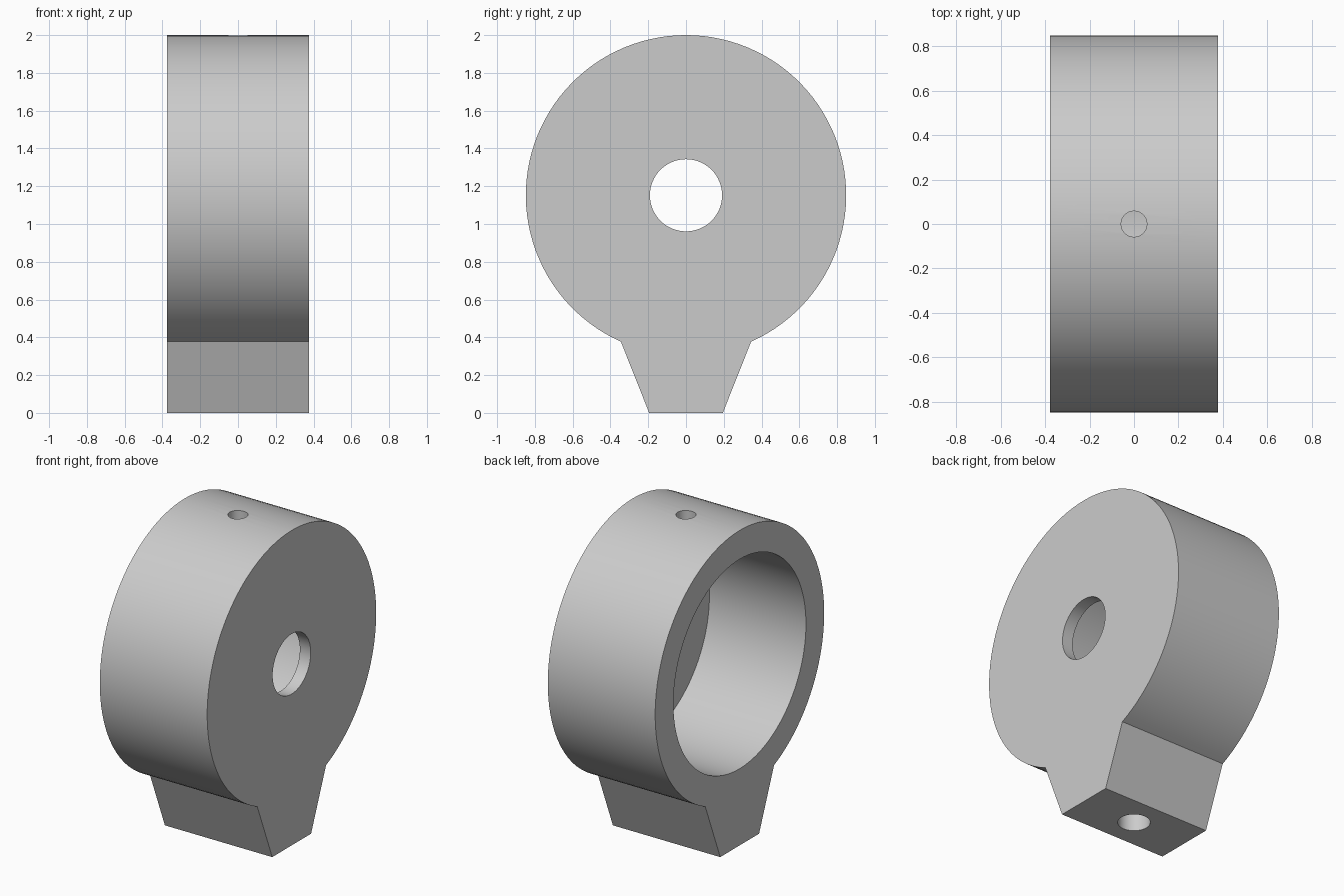
import bpy, bmesh, math
from mathutils import Matrix

if "Cube" in bpy.data.objects:
    bpy.data.objects.remove(bpy.data.objects["Cube"], do_unlink=True)

HALF = 0.377        # half the width along x
RADIUS = 0.848      # outer drum
AXIS_Z = 2.0 - RADIUS
WALL = 0.076        # closed end plate

grey = bpy.data.materials.new("light_grey")
grey.use_nodes = True
colour = (0.6, 0.6, 0.6, 1.0)
grey.diffuse_color = colour
grey.node_tree.nodes["Principled BSDF"].inputs["Base Color"].default_value = colour


def add_object(name, bm):
    bmesh.ops.recalc_face_normals(bm, faces=bm.faces)
    mesh = bpy.data.meshes.new(name)
    bm.to_mesh(mesh)
    bm.free()
    mesh.materials.append(grey)
    obj = bpy.data.objects.new(name, mesh)
    bpy.context.collection.objects.link(obj)
    return obj


def cylinder_cutter(name, axis, radius, start, end, segments):
    """Cylinder along x (at the drum axis) or along z (at the centre)."""
    bm = bmesh.new()
    middle = (start + end) / 2
    if axis == "x":
        place = Matrix.Translation((middle, 0, AXIS_Z)) @ Matrix.Rotation(math.pi / 2, 4, "Y")
    else:
        place = Matrix.Translation((0, 0, middle))
    bmesh.ops.create_cone(bm, cap_ends=True, segments=segments, radius1=radius,
                          radius2=radius, depth=end - start, matrix=place)
    return add_object(name, bm)


# Housing: round drum profile running into a tapered foot
neck_angle = math.asin(0.345 / RADIUS)
steps = 96
outline = [(-0.195, 0.0), (0.195, 0.0)]
for i in range(steps + 1):
    a = neck_angle + (2 * math.pi - 2 * neck_angle) * i / steps
    outline.append((RADIUS * math.sin(a), AXIS_Z - RADIUS * math.cos(a)))

bm = bmesh.new()
face = bm.faces.new([bm.verts.new((-HALF, y, z)) for y, z in outline])
extruded = bmesh.ops.extrude_face_region(bm, geom=[face], use_keep_orig=True)
moved = [v for v in extruded["geom"] if isinstance(v, bmesh.types.BMVert)]
bmesh.ops.translate(bm, verts=moved, vec=(2 * HALF, 0, 0))
housing = add_object("housing", bm)

# Cavity open at one end, centre bore, top drain hole and blind mounting hole
cutters = [
    cylinder_cutter("cavity_cutter", "x", 0.665, -HALF - 0.1, HALF - WALL, 96),
    cylinder_cutter("bore_cutter", "x", 0.191, 0.0, HALF + 0.1, 64),
    cylinder_cutter("top_hole_cutter", "z", 0.058, AXIS_Z + 0.3, 2.1, 32),
    cylinder_cutter("mounting_hole_cutter", "z", 0.094, -0.1, 0.32, 32),
]
bpy.context.view_layer.objects.active = housing
housing.select_set(True)
for cutter in cutters:
    cut = housing.modifiers.new(cutter.name, "BOOLEAN")
    cut.operation = "DIFFERENCE"
    cut.solver = "EXACT"
    cut.object = cutter
    bpy.ops.object.modifier_apply(modifier=cut.name)
    bpy.data.objects.remove(cutter, do_unlink=True)

bpy.ops.object.shade_smooth_by_angle(angle=math.radians(20))
